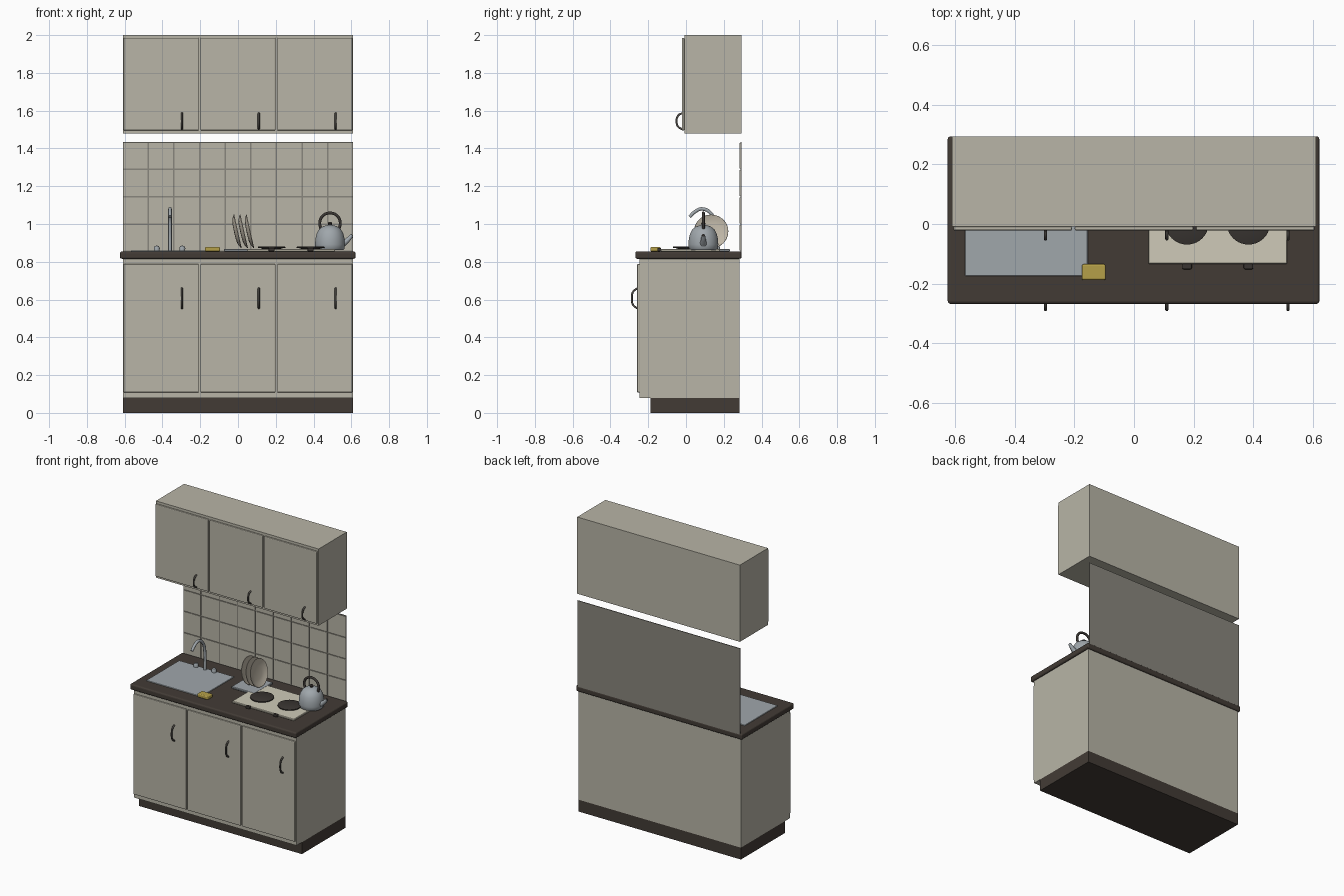
import bpy, bmesh, math
from mathutils import Matrix, Vector

if "Cube" in bpy.data.objects:
    bpy.data.objects.remove(bpy.data.objects["Cube"])


def mat(name, r, g, b):
    m = bpy.data.materials.new(name)
    m.diffuse_color = (r, g, b, 1)
    m.use_nodes = True
    m.node_tree.nodes["Principled BSDF"].inputs["Base Color"].default_value = m.diffuse_color
    return m


CREAM = mat("cream cabinet", 0.48, 0.46, 0.385)
DARK = mat("dark brown", 0.055, 0.044, 0.036)
GROUT = mat("grout grey", 0.25, 0.24, 0.205)
STEEL = mat("steel", 0.35, 0.385, 0.41)
HOB = mat("hob ivory", 0.62, 0.59, 0.48)
PLATE = mat("plate beige", 0.52, 0.47, 0.385)
YELLOW = mat("sponge yellow", 0.46, 0.35, 0.065)
HANDLE = mat("handle metal", 0.085, 0.078, 0.07)
BLACK = mat("burner black", 0.042, 0.036, 0.032)


def add(name, bm, material, smooth=False):
    bmesh.ops.recalc_face_normals(bm, faces=bm.faces)
    me = bpy.data.meshes.new(name)
    bm.to_mesh(me)
    bm.free()
    return link(name, me, material, smooth)


def link(name, me, material, smooth=False):
    me.materials.clear()
    me.materials.append(material)
    ob = bpy.data.objects.new(name, me)
    bpy.context.collection.objects.link(ob)
    if smooth:
        bpy.ops.object.select_all(action='DESELECT')
        ob.select_set(True)
        bpy.context.view_layer.objects.active = ob
        bpy.ops.object.shade_smooth_by_angle(angle=math.radians(40))
    return ob


def cube(bm, x, y, z):
    """Axis-aligned box from (min, max) pairs."""
    size = Matrix.Diagonal((x[1] - x[0], y[1] - y[0], z[1] - z[0], 1))
    mid = Matrix.Translation((sum(x) / 2, sum(y) / 2, sum(z) / 2))
    bmesh.ops.create_cube(bm, size=1, matrix=mid @ size)


def box(name, x, y, z, material, bevel=0, segments=2):
    bm = bmesh.new()
    cube(bm, x, y, z)
    ob = add(name, bm, material)
    if bevel:
        mod = ob.modifiers.new("bevel", 'BEVEL')
        mod.width, mod.segments = bevel, segments
    return ob


def lathe(name, profile, material, loc, rot=(0, 0, 0), steps=40):
    """Spin (radius, height) points round the z axis."""
    bm = bmesh.new()
    vs = [bm.verts.new((r, 0, z)) for r, z in profile]
    es = [bm.edges.new(p) for p in zip(vs, vs[1:])]
    bmesh.ops.spin(bm, geom=vs + es, cent=(0, 0, 0), axis=(0, 0, 1),
                   angle=2 * math.pi, steps=steps, use_duplicate=False)
    bmesh.ops.remove_doubles(bm, verts=bm.verts, dist=1e-5)
    ob = add(name, bm, material, True)
    ob.location, ob.rotation_euler = loc, rot
    return ob


def tube(name, points, radius, material, radii=None):
    """Round tube along a smooth path."""
    cu = bpy.data.curves.new(name, 'CURVE')
    cu.dimensions = '3D'
    cu.bevel_depth, cu.bevel_resolution = radius, 3
    cu.use_fill_caps, cu.resolution_u = True, 6
    sp = cu.splines.new('BEZIER')
    sp.bezier_points.add(len(points) - 1)
    for i, (bp, p) in enumerate(zip(sp.bezier_points, points)):
        bp.co = p
        bp.handle_left_type = bp.handle_right_type = 'AUTO'
        bp.radius = radii[i] if radii else 1
    tmp = bpy.data.objects.new(name + "_path", cu)
    bpy.context.collection.objects.link(tmp)
    bpy.context.view_layer.update()
    me = bpy.data.meshes.new_from_object(
        tmp.evaluated_get(bpy.context.evaluated_depsgraph_get()))
    bpy.data.objects.remove(tmp)
    return link(name, me, material, True)


# Cabinets, plinth and worktop
box("plinth", (-0.61, 0.61), (-0.187, 0.283), (0, 0.08), DARK)
box("base_cabinet", (-0.61, 0.61), (-0.245, 0.283), (0.08, 0.816), CREAM)
box("worktop", (-0.625, 0.622), (-0.268, 0.294), (0.816, 0.855), DARK, 0.01, 3)
box("wall_cabinet", (-0.61, 0.61), (-0.008, 0.294), (1.48, 2.0), CREAM)

# Doors with arched handles
for i, cx in enumerate((-0.407, 0, 0.407)):
    for kind, y, z, hz in (("base", -0.245, (0.108, 0.788), (0.553, 0.66)),
                           ("wall", -0.008, (1.495, 1.985), (1.502, 1.587))):
        box(f"{kind}_door_{i}", (cx - 0.199, cx + 0.199), (y - 0.014, y), z, CREAM, 0.005)
        hx, f, mid, h = cx + 0.11, y - 0.012, sum(hz) / 2, hz[1] - hz[0]
        tube(f"{kind}_handle_{i}",
             [(hx, f, hz[0]), (hx, f - 0.022, mid - h * 0.34), (hx, f - 0.03, mid),
              (hx, f - 0.022, mid + h * 0.34), (hx, f, hz[1])], 0.0055, HANDLE)

# Tiled splashback
box("splashback_panel", (-0.61, 0.61), (0.288, 0.293), (0.85, 1.434), GROUT)
bm = bmesh.new()
tw, th = 1.22 / 9, 0.579 / 4
for c in range(9):
    for r in range(4):
        x0, z0 = -0.61 + c * tw, 0.855 + r * th
        cube(bm, (x0 + 0.004, x0 + tw - 0.004), (0.284, 0.2885),
             (z0 + 0.004, z0 + th - 0.004))
add("splashback_tiles", bm, CREAM)

# Sink, tap and tap knobs
box("sink", (-0.567, -0.155), (-0.174, 0.18), (0.85, 0.859), STEEL, 0.002, 1)
tube("tap_spout", [(-0.36, 0.16, 0.855), (-0.36, 0.16, 0.97), (-0.36, 0.137, 1.05),
                   (-0.36, 0.085, 1.08), (-0.36, 0.045, 1.063), (-0.36, 0.02, 1.038)],
     0.0095, STEEL)
for i, kx in enumerate((-0.43, -0.295)):
    lathe(f"tap_knob_{i}", [(0, 0), (0.015, 0), (0.016, 0.018), (0.011, 0.028), (0, 0.031)],
          STEEL, (kx, 0.165, 0.855), steps=20)

# Sponge
box("sponge", (-0.175, -0.095), (-0.188, -0.135), (0.855, 0.879), YELLOW, 0.006, 3)

# Dish tray with three leaning plates
box("dish_tray", (-0.075, 0.1), (0.035, 0.232), (0.855, 0.868), STEEL, 0.003, 1)
dish = [(0, -0.010), (0.045, -0.009), (0.07, -0.004), (0.091, 0.008),
        (0.09, 0.011), (0.068, 0.001), (0.045, -0.003), (0, -0.004)]
for i in range(3):
    lathe(f"plate_{i}", dish, PLATE, (-0.011 + i * 0.033, 0.133, 0.959),
          (0, math.pi / 2 - 0.22, 0))

# Hob with burners and control knobs
box("hob", (0.048, 0.514), (-0.134, 0.18), (0.855, 0.867), HOB, 0.003, 1)
for i, bx in enumerate((0.178, 0.384)):
    lathe(f"burner_{i}", [(0, 0), (0.05, 0), (0.05, 0.006), (0.073, 0.008),
                          (0.073, 0.014), (0.069, 0.016), (0, 0.016)],
          BLACK, (bx, 0.004, 0.865))
    box(f"hob_knob_{i}", (bx - 0.016, bx + 0.016), (-0.152, -0.132),
        (0.855, 0.874), BLACK, 0.005)

# Kettle
KX, KY = 0.487, 0.092
lathe("kettle_body", [(0, 0), (0.07, 0), (0.077, 0.008), (0.079, 0.03), (0.077, 0.06),
                      (0.07, 0.088), (0.058, 0.11), (0.04, 0.124), (0.02, 0.131), (0, 0.133)],
      STEEL, (KX, KY, 0.862))
lathe("kettle_lid_knob", [(0, 0), (0.008, 0), (0.012, 0.01), (0.008, 0.018), (0, 0.02)],
      BLACK, (KX, KY, 0.992), steps=20)
tube("kettle_spout", [(KX + 0.065, KY, 0.895), (KX + 0.09, KY, 0.912),
                      (KX + 0.116, KY, 0.94)], 0.012, STEEL, [1.7, 1.15, 0.8])
lathe("spout_opening", [(0, 0), (0.007, 0), (0.007, 0.002), (0, 0.002)], BLACK,
      (KX + 0.116, KY, 0.94), (0, math.radians(43), 0), 16)
tube("kettle_handle", [(KX - 0.048, KY, 0.972), (KX - 0.054, KY, 1.01), (KX - 0.036, KY, 1.045),
                       (KX, KY, 1.058), (KX + 0.036, KY, 1.045), (KX + 0.054, KY, 1.01),
                       (KX + 0.048, KY, 0.972)], 0.008, BLACK)
